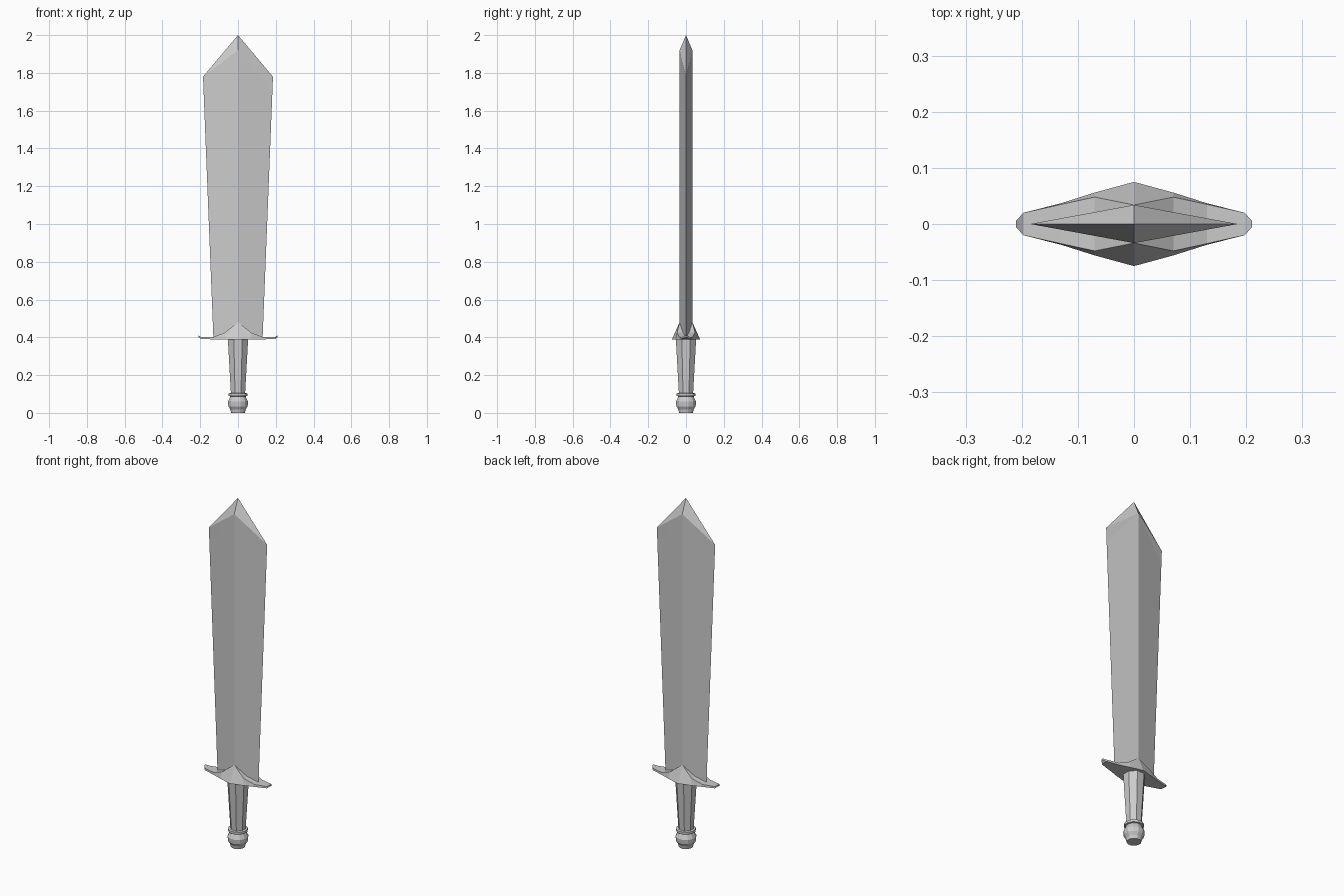
import bpy, math

if "Cube" in bpy.data.objects:
    bpy.data.objects.remove(bpy.data.objects["Cube"])


def make_mesh(name, verts, faces):
    mesh = bpy.data.meshes.new(name)
    mesh.from_pydata(verts, [], faces)
    mesh.update()
    obj = bpy.data.objects.new(name, mesh)
    bpy.context.collection.objects.link(obj)
    return obj


def loft(name, rings):
    """Join equal-sized rings of points into a closed, flat-faced solid."""
    n = len(rings[0])
    verts = [p for ring in rings for p in ring]
    faces = [(k * n + i, k * n + (i + 1) % n, (k + 1) * n + (i + 1) % n, (k + 1) * n + i)
             for k in range(len(rings) - 1) for i in range(n)]
    faces.append(tuple(reversed(range(n))))
    faces.append(tuple(range(len(verts) - n, len(verts))))
    return make_mesh(name, verts, faces)


def turned(name, profile, sides):
    """Faceted lathe around z from (radius, z) pairs, a flat facing front."""
    def ring(r, z):
        angles = [2 * math.pi * (i + 0.5) / sides for i in range(sides)]
        return [(r * math.cos(a), r * math.sin(a), z) for a in angles]
    return loft(name, [ring(r, z) for r, z in profile])


# Blade: diamond section widening upward, bevelled to a point
T = 0.034
base = [(0.13, 0, 0.39), (0, T, 0.39), (-0.13, 0, 0.39), (0, -T, 0.39)]
shoulder = [(0.182, 0, 1.70), (0, T, 1.92), (-0.182, 0, 1.70), (0, -T, 1.92)]
tip = [(0.185, 0, 1.78), (-0.185, 0, 1.78), (0, 0, 2.0)]
faces = [(3, 2, 1, 0)]
faces += [(i, (i + 1) % 4, 4 + (i + 1) % 4, 4 + i) for i in range(4)]
for ridge in (5, 7):
    for edge, corner in ((4, 8), (6, 9)):
        quad = [(edge, ridge, corner), (corner, ridge, 10)]
        flip = (ridge == 5) != (edge == 4)
        faces += [tuple(reversed(t)) if flip else t for t in quad]
make_mesh("blade", base + shoulder + tip, faces)

# Guard: stations of (x, lower half depth, lower z, upper half depth, upper z)
half = [(0, 0.075, 0.388, 0.034, 0.48),
        (0.07, 0.056, 0.388, 0.048, 0.425),
        (0.13, 0.037, 0.389, 0.035, 0.402),
        (0.197, 0.02, 0.392, 0.02, 0.402),
        (0.21, 0.006, 0.402, 0.006, 0.411)]
stations = [(-x, *rest) for x, *rest in reversed(half[1:])] + half
loft("guard", [[(x, -yb, zb), (x, yb, zb), (x, yt, zt), (x, -yt, zt)]
               for x, yb, zb, yt, zt in stations])

# Grip: tapered octagon
turned("grip", [(0.040, 0.09), (0.058, 0.39)], 8)

# Pommel: collar, rounded knob and foot
turned("pommel", [(0.038, 0.0), (0.042, 0.018), (0.053, 0.035), (0.055, 0.06),
                  (0.043, 0.083), (0.043, 0.088), (0.052, 0.09),
                  (0.052, 0.103), (0.040, 0.105)], 12)
